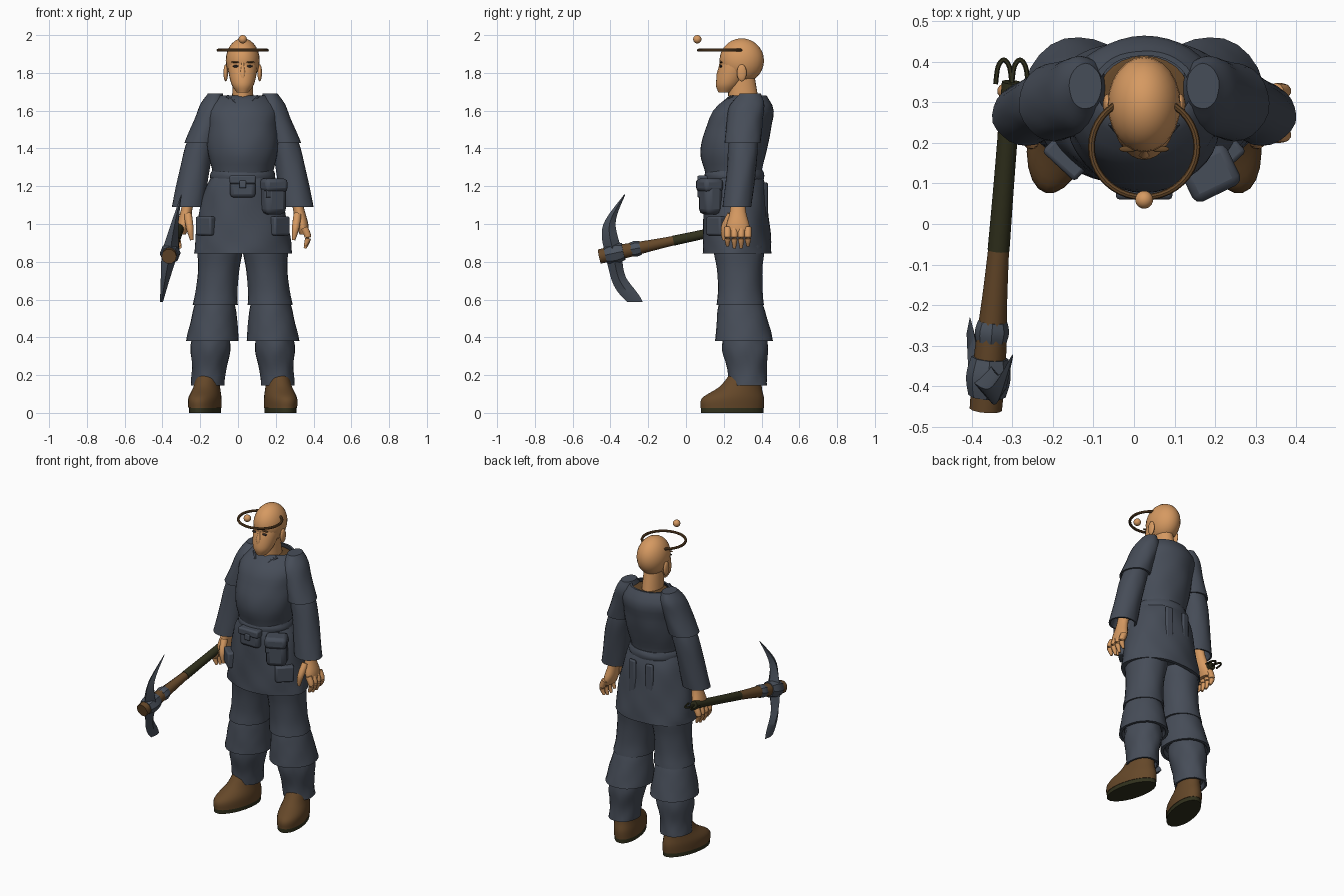
import bpy, bmesh
from math import sin, cos, pi, radians
from mathutils import Vector, Matrix

if "Cube" in bpy.data.objects:
    bpy.data.objects.remove(bpy.data.objects["Cube"])

# Every part is measured from the body's centre line
BODY_ORIGIN = Vector((0.025, 0, 0))
parts = []


def material(name, red, green, blue):
    colour = (red, green, blue, 1)
    made = bpy.data.materials.new(name)
    made.use_nodes = True
    made.diffuse_color = colour
    made.node_tree.nodes["Principled BSDF"].inputs["Base Color"].default_value = colour
    return made


cloth = material("slate cloth", .062, .074, .098)
skin = material("skin", .67, .32, .12)
leather = material("brown leather", .13, .064, .022)
wrap = material("dark olive", .03, .03, .012)
metal = material("blue steel", .07, .085, .11)
dark = material("dark trim", .03, .025, .025)
lips = material("lips", .42, .16, .075)


def finish(name, bm, mat, pair=False, bevel=0):
    """Turn the mesh into an object; a pair is mirrored across the body."""
    bmesh.ops.recalc_face_normals(bm, faces=bm.faces)
    mesh = bpy.data.meshes.new(name)
    bm.to_mesh(mesh)
    bm.free()
    mesh.materials.append(mat)
    part = bpy.data.objects.new(name, mesh)
    part.location = BODY_ORIGIN
    bpy.context.collection.objects.link(part)
    if bevel:
        rounding = part.modifiers.new("Rounded edges", 'BEVEL')
        rounding.width = bevel
        rounding.segments = 2
    if pair:
        part.modifiers.new("Other side", 'MIRROR')
    parts.append(part)


def sample(keys, t):
    """Smooth curve through evenly spaced keys."""
    last = len(keys) - 1
    i = min(int(t * last), last - 1)
    f = t * last - i
    a, b, c, d = keys[max(i - 1, 0)], keys[i], keys[i + 1], keys[min(i + 2, last)]
    return b + ((c - a) * f + (a * 2 - b * 5 + c * 4 - d) * f ** 2
                + (b * 3 - a - c * 3 + d) * f ** 3) / 2


def sweep(name, mat, path, widths, depths=(1, 1), upright=True, sides=24, steps=16,
          folds=0, hem=False, yaw=0, pair=False):
    """Loft ellipses along a path; depths are ratios to the widths."""
    path = [Vector(point) for point in path]
    stages = [(i / steps, 1) for i in range(steps + 1)]
    if hem:
        stages += [(1, .88), (.85, .8)]
    bm = bmesh.new()
    rings = []
    for t, scale in stages:
        centre = sample(path, t)
        frame = Matrix.Rotation(yaw, 3, 'Z')
        if not upright:
            ahead = sample(path, min(t + .02, 1)) - sample(path, max(t - .02, 0))
            frame = ahead.to_track_quat('Z', 'Y').to_matrix()
        width, depth = sample(widths, t) * scale, sample(depths, t)
        ring = []
        for i in range(sides):
            a = 2 * pi * i / sides
            crease = 1 + folds * (sin(5 * a + 9 * t) + sin(8 * a - 15 * t) / 2)
            offset = Vector((cos(a), depth * sin(a), 0)) * width * crease
            ring.append(bm.verts.new(centre + frame @ offset))
        rings.append(ring)
    for low, high in zip(rings, rings[1:]):
        for i in range(sides):
            j = (i + 1) % sides
            bm.faces.new((low[i], low[j], high[j], high[i]))
    bm.faces.new(rings[0])
    bm.faces.new(rings[-1])
    finish(name, bm, mat, pair)


def blob(name, mat, centre, size, pair=False):
    bm = bmesh.new()
    place = Matrix.Translation(centre) @ Matrix.Diagonal((*size, 1))
    bmesh.ops.create_uvsphere(bm, u_segments=24, v_segments=14, radius=1, matrix=place)
    finish(name, bm, mat, pair)


def box(name, mat, centre, size, yaw=0, bevel=.01, pair=False):
    bm = bmesh.new()
    place = Matrix.Translation(centre) @ Matrix.Rotation(yaw, 4, 'Z') @ Matrix.Diagonal((*size, 1))
    bmesh.ops.create_cube(bm, size=1, matrix=place)
    finish(name, bm, mat, pair, bevel)


# Head, neck and face
sweep("neck", skin, [(0, .31, 1.6), (0, .29, 1.8)], (.06, .05), (1.4, 1.4))
sweep("jaw", skin, [(0, .205, 1.695), (0, .27, 1.85)], (.03, .06, .075, .08), (1.1, 1.1))
blob("cranium", skin, (0, .295, 1.865), (.09, .118, .118))
sweep("nose", skin, [(0, .175, 1.77), (0, .185, 1.86)], (.014, .016, .009, .007), sides=10)
blob("mouth", lips, (0, .172, 1.745), (.024, .008, .006))
blob("ears", skin, (.09, .295, 1.8), (.012, .026, .045), pair=True)
blob("eyes", dark, (.037, .184, 1.835), (.016, .007, .006), pair=True)
blob("eyebrows", leather, (.04, .185, 1.857), (.022, .008, .004), pair=True)

# Floating ring and bead
bpy.ops.mesh.primitive_torus_add(location=BODY_ORIGIN + Vector((0, .19, 1.92)), major_radius=.124,
                                 minor_radius=.008, major_segments=40, minor_segments=8)
ring = bpy.context.object
ring.name = "head_ring"
ring.scale.x = 1.05
ring.data.materials.append(leather)
parts.append(ring)
blob("ring_bead", skin, (0, .06, 1.978), (.022, .022, .022))

# Tunic with neckline and laces
sweep("tunic", cloth, [(0, .255, 1.2), (0, .25, 1.36), (0, .28, 1.52), (0, .33, 1.68)],
      (.16, .16, .18, .19, .19, .19, .13), (.9, .95, .9, .75), sides=40, folds=.008, hem=True)
blob("neck_lining", leather, (0, .325, 1.66), (.11, .09, .005))
sweep("collar_edges", cloth, [(.01, .16, 1.58), (.03, .19, 1.63), (.08, .25, 1.675)],
      (.006, .01, .01), upright=False, sides=8, pair=True)
sweep("laces", dark, [(-.02, .165, 1.6), (.02, .145, 1.56), (.03, .125, 1.52)],
      (.004, .004), upright=False, sides=6, pair=True)

# Belt, skirt and bags
sweep("belt", cloth, [(0, .256, 1.225), (0, .256, 1.285)], (.165, .173, .162), (.92, .92),
      sides=40, steps=6, folds=.006)
sweep("skirt", cloth, [(0, .255, 1.27), (0, .272, .845)], (.16, .2, .23, .25, .26), (.9, .75, .7),
      sides=48, folds=.013, hem=True)
box("skirt_pockets", cloth, (.195, .16, .99), (.11, .05, .1), yaw=.75, pair=True)
box("back_folds", cloth, (.06, .422, 1.1), (.05, .02, .24), yaw=-.15, pair=True)
box("front_pouch", cloth, (0, .1, 1.195), (.135, .06, .11), bevel=.02)
box("front_pouch_flap", cloth, (0, .09, 1.235), (.14, .06, .045))
box("pouch_buckle", metal, (0, .06, 1.21), (.035, .015, .04), bevel=.005)
box("side_pouch", cloth, (.162, .13, 1.135), (.125, .1, .17), yaw=.45, bevel=.03)
box("side_pouch_flap", cloth, (.162, .125, 1.205), (.13, .11, .07), yaw=.45, bevel=.02)
box("side_pouch_tab", cloth, (.138, .072, 1.165), (.03, .012, .05), yaw=.45, bevel=.004)

# Arms
sweep("short_sleeves", cloth, [(.145, .34, 1.69), (.17, .315, 1.58), (.222, .3, 1.43)],
      (.04, .07, .08, .087), (1.4, 1.1), folds=.012, hem=True, pair=True)
sweep("long_sleeves", cloth, [(.205, .305, 1.5), (.245, .298, 1.34), (.29, .27, 1.09)],
      (.06, .075, .08, .085), (1.1, .9), folds=.014, hem=True, pair=True)

# Hands
sweep("palms", skin, [(.285, .275, 1.13), (.325, .275, .945)], (.03, .03, .034, .024),
      (1.3, 1.5, 2.3), sides=16, pair=True)
for i, finger in enumerate(("index", "middle", "ring", "little")):
    y = .22 + .036 * i
    tip = .865 + .012 * abs(i - 1.5)
    sweep(finger + "_fingers", skin, [(.325, y, .98), (.345, y, .93), (.33, y, tip)],
          (.02, .018, .008), upright=False, sides=10, pair=True)
sweep("thumbs", skin, [(.29, .24, 1.05), (.28, .205, .98), (.27, .2, .915)],
      (.022, .02, .009), upright=False, sides=10, pair=True)

# Legs in three gathered tiers
sweep("trouser_legs", cloth, [(.11, .28, .96), (.145, .288, .57)], (.1, .12, .11, .11, .12),
      (1.15, 1.05), folds=.009, hem=True, pair=True)
sweep("knee_puffs", cloth, [(.145, .288, .6), (.16, .308, .38)], (.1, .115, .13, .14),
      (1.1, 1.1), folds=.009, hem=True, pair=True)
sweep("trouser_cuffs", cloth, [(.165, .31, .41), (.185, .327, .145)], (.1, .105, .09, .09),
      (1.15, 1.15), folds=.022, hem=True, pair=True)

# Boots, toes turned out
TOE_OUT = radians(14)
sweep("soles", wrap, [(.2, .245, 0), (.2, .245, .03)], (.077, .077), (2.2, 2.2),
      steps=1, yaw=TOE_OUT, pair=True)
sweep("boots", leather, [(.2, .245, .025), (.2, .25, .08), (.19, .29, .14), (.183, .317, .21)],
      (.08, .08, .067, .06), (2.15, 2.1, 1.7, 1.4), yaw=TOE_OUT, pair=True)


# Pickaxe shaft pieces follow one sloping line
def on_shaft(y):
    return Vector((.08 * y - .354, y, .926 + .214 * y))


def shaft_piece(name, mat, front, back, radii, sides=14):
    sweep(name, mat, [on_shaft(front), on_shaft(back)], radii, upright=False, sides=sides, steps=8)


shaft_piece("pick_handle", leather, -.458, -.04, (.04, .04, .03, .025), sides=10)
shaft_piece("handle_wrap", wrap, -.065, .35, (.027, .025, .025))
shaft_piece("handle_collar", metal, -.29, -.24, (.038, .042, .036), sides=8)
shaft_piece("pick_socket", metal, -.425, -.33, (.046, .055, .046), sides=8)
for name, shift in (("outer", -.02), ("inner", .02)):
    arch = [on_shaft(.345) + Vector((shift + .02 * cos(a), .06 * sin(a), 0))
            for a in (0, pi / 4, pi / 2, pi * 3 / 4, pi)]
    sweep(name + "_strap_loop", wrap, arch, (.006, .006), upright=False, sides=6)

# Pick blades with diamond sections
sweep("upper_pick_blade", metal, [(-.385, -.385, .85), (-.36, -.405, 1), (-.325, -.325, 1.155)],
      (.045, .02, .002), (1, 1.6, 1.6), sides=4)
sweep("lower_pick_blade", metal, [(-.385, -.385, .85), (-.41, -.355, .71), (-.43, -.27, .587)],
      (.045, .024, .008), (1, 1.7, 5), sides=4)

# Smooth shading with crisp hard edges
bpy.ops.object.select_all(action='DESELECT')
for part in parts:
    part.select_set(True)
bpy.context.view_layer.objects.active = ring
bpy.ops.object.shade_smooth_by_angle(angle=radians(42))
